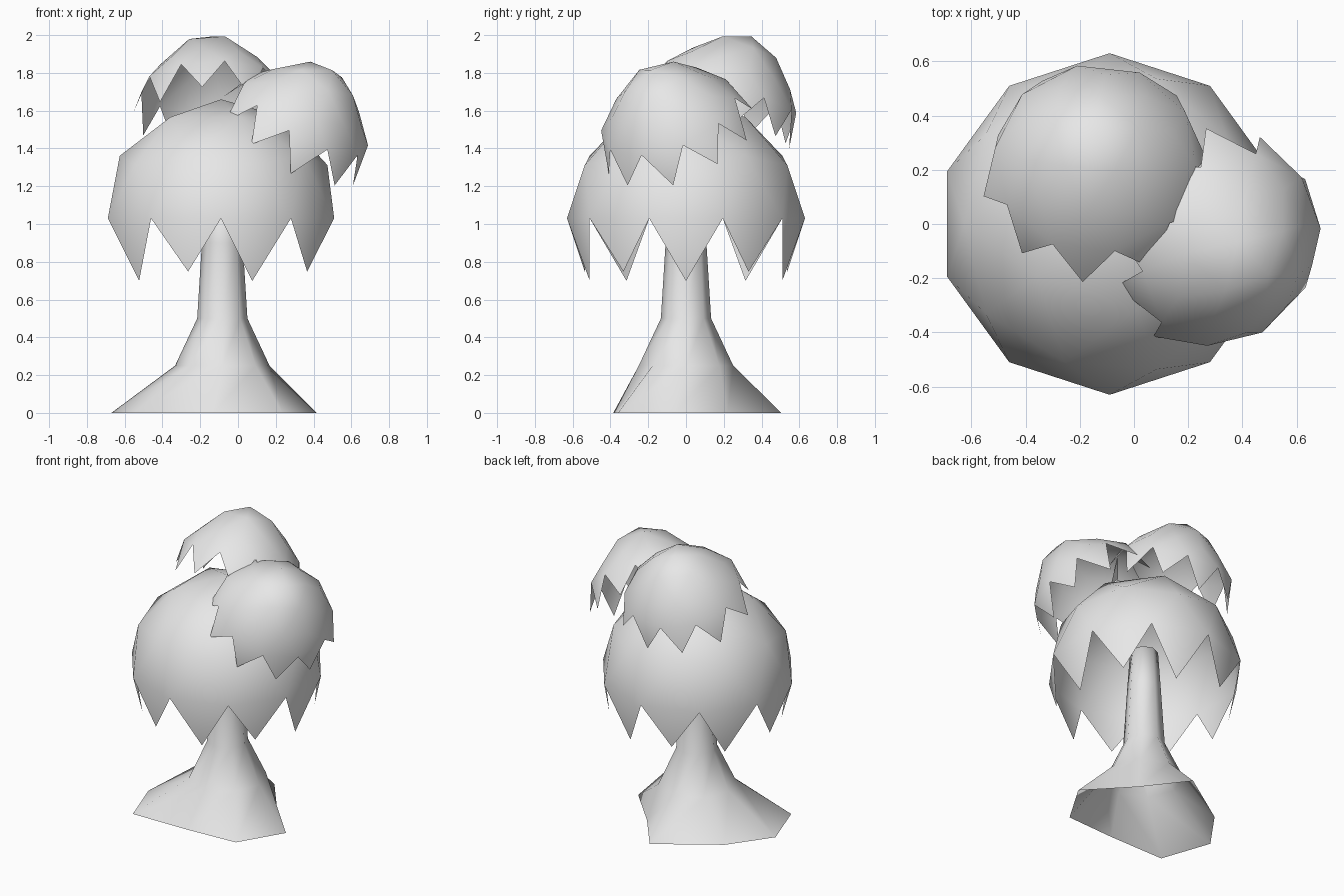
import bpy, bmesh, math
from mathutils import Vector, Matrix

cube = bpy.data.objects.get("Cube")
if cube:
    bpy.data.objects.remove(cube)

# One plain grey for the whole tree
grey = bpy.data.materials.new("plain_grey")
grey.use_nodes = True
grey.diffuse_color = (0.8, 0.8, 0.8, 1)
grey.node_tree.nodes["Principled BSDF"].inputs["Base Color"].default_value = (0.8, 0.8, 0.8, 1)


def finish(name, bm):
    """Turn a bmesh into a smooth-shaded object."""
    mesh = bpy.data.meshes.new(name)
    for face in bm.faces:
        face.smooth = True
    bm.to_mesh(mesh)
    bm.free()
    mesh.materials.append(grey)
    obj = bpy.data.objects.new(name, mesh)
    bpy.context.collection.objects.link(obj)
    return obj


def leaf_dome():
    """Upper half of an icosphere, with one hanging row of triangles as leaf tips."""
    bm = bmesh.new()
    bmesh.ops.create_icosphere(bm, subdivisions=2, radius=1)
    low = [f for f in bm.faces if sum(v.co.z > -0.01 for v in f.verts) < 2]
    bmesh.ops.delete(bm, geom=low, context='FACES')
    return bm


# Flared bell shape of the small domes: sphere height -> (radius factor, height)
BELL = [(-0.526, 0.478, -0.195), (-0.447, 0.478, -0.166), (0, 0.375, 0),
        (0.447, 0.33, 0.1), (0.526, 0.32, 0.117), (0.851, 0.31, 0.23), (1, 0.3, 0.287)]


def leaf_tuft(name, centre, up, tip):
    """Small tilted dome; 'up' is its axis and 'tip' points at one leaf tip."""
    bm = leaf_dome()
    for v in bm.verts:
        _, wide, high = min(BELL, key=lambda row: abs(row[0] - v.co.z))
        v.co = Vector((v.co.x * wide, v.co.y * wide, high))
    z = Vector(up).normalized()
    tip = Vector(tip)
    x = -(tip - z * tip.dot(z)).normalized()
    y = z.cross(x)
    turn = Matrix((x, y, z)).transposed().to_4x4()
    bm.transform(Matrix.Translation(centre) @ turn)
    return finish(name, bm)


# Main crown
bm = leaf_dome()
bm.transform(Matrix.Translation((-0.09, 0, 1.03)) @ Matrix.Scale(0.63, 4))
finish("main_crown", bm)

# Two smaller tufts on top
leaf_tuft("back_tuft", (-0.14, 0.242, 1.725), (-0.03, 0.368, 0.929), (-0.127, -0.922, 0.361))
leaf_tuft("front_tuft", (0.36, -0.095, 1.58), (0.482, -0.318, 0.816), (0.55, -0.63, -0.55))

# Trunk: spreading uneven foot, then eight-sided rings up into the crown
foot = [(0.415, -0.06), (0.15, 0.22), (-0.07, 0.505), (-0.47, 0.24),
        (-0.67, -0.04), (-0.55, -0.385), (-0.13, -0.38), (0.235, -0.36)]
bm = bmesh.new()
rings = [[bm.verts.new((x, y, 0)) for x, y in foot]]
for radius, z in [(0.25, 0.25), (0.133, 0.5), (0.108, 0.9), (0.09, 1.17)]:
    rings.append([bm.verts.new((-0.083 + radius * math.cos(i * math.pi / 4),
                                radius * math.sin(i * math.pi / 4), z)) for i in range(8)])
for a, b in zip(rings, rings[1:]):
    for i in range(8):
        j = (i + 1) % 8
        bm.faces.new((a[i], a[j], b[j], b[i]))
bm.faces.new(rings[-1])
finish("trunk", bm)
